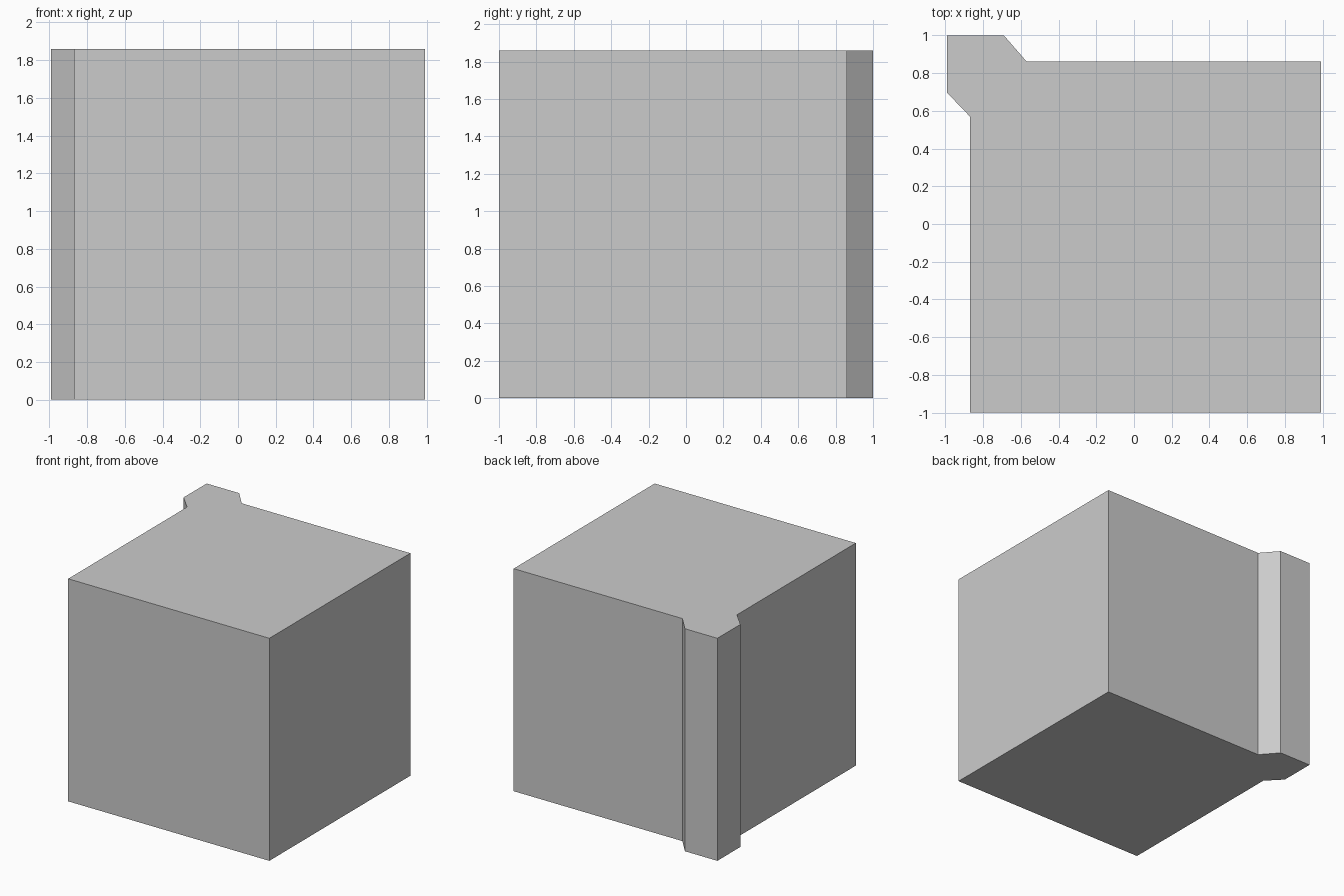
import bpy, bmesh

if "Cube" in bpy.data.objects:
    bpy.data.objects.remove(bpy.data.objects["Cube"])

HEIGHT = 1.86

# Plan outline: square block with a chamfered post at the back left corner
OUTLINE = [
    (-0.87, -1.0), (0.99, -1.0), (0.99, 0.862), (-0.57, 0.862),
    (-0.69, 1.0), (-0.99, 1.0), (-0.99, 0.695), (-0.87, 0.57),
]


def extrude_profile(name, points, height):
    bm = bmesh.new()
    base = bm.faces.new([bm.verts.new((x, y, 0)) for x, y in points])
    result = bmesh.ops.extrude_face_region(bm, geom=[base], use_keep_orig=True)
    top = [v for v in result["geom"] if isinstance(v, bmesh.types.BMVert)]
    bmesh.ops.translate(bm, verts=top, vec=(0, 0, height))
    bmesh.ops.recalc_face_normals(bm, faces=bm.faces)
    mesh = bpy.data.meshes.new(name)
    bm.to_mesh(mesh)
    bm.free()
    obj = bpy.data.objects.new(name, mesh)
    bpy.context.collection.objects.link(obj)
    return obj


# Solid block with corner post
extrude_profile("block_with_corner_post", OUTLINE, HEIGHT)
